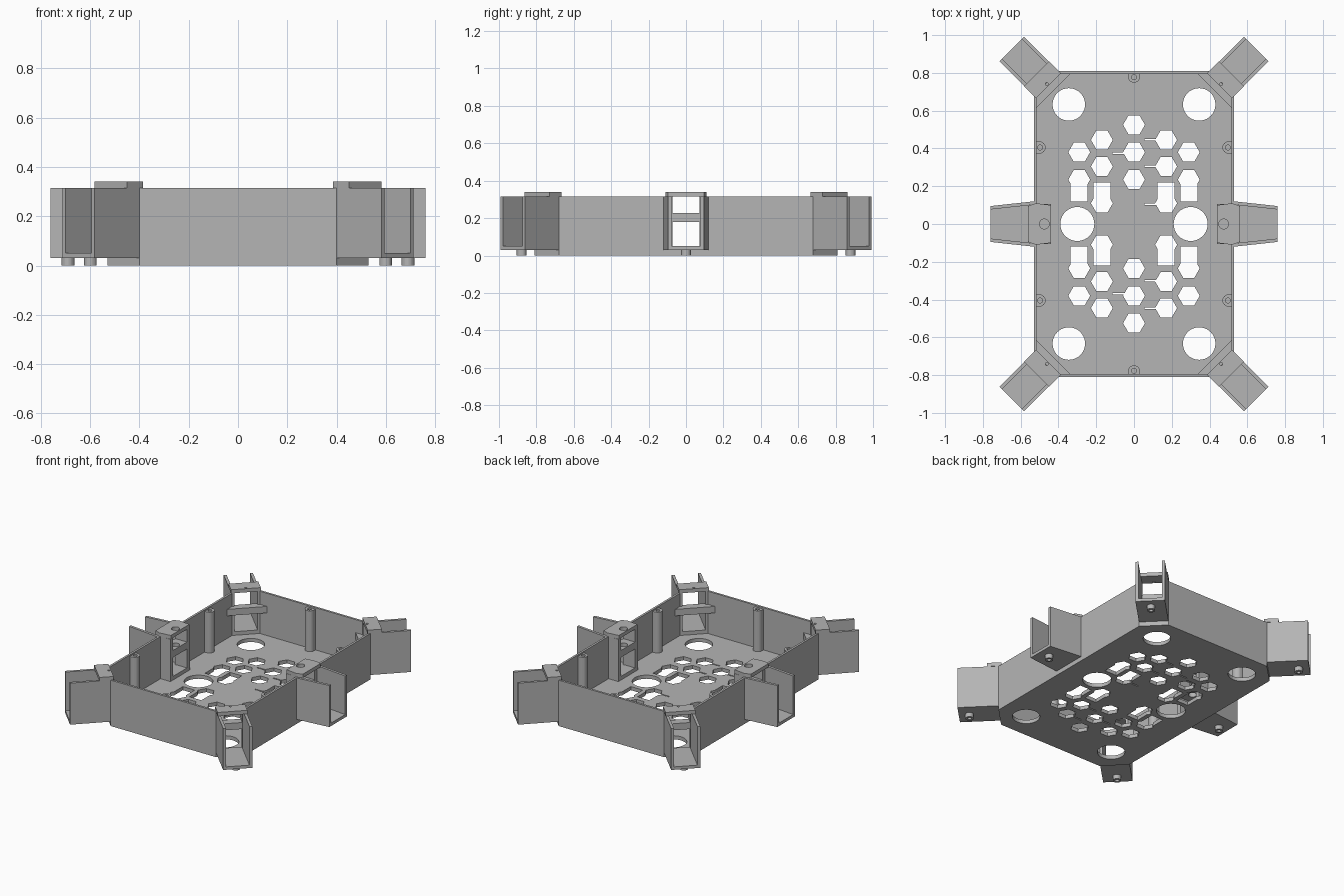
import bpy, bmesh
from math import pi, cos, sin, atan2
from mathutils import Matrix, Vector

cube = bpy.data.objects.get("Cube")
if cube:
    bpy.data.objects.remove(cube)

grey = bpy.data.materials.new("plain grey")
grey.use_nodes = True
grey.diffuse_color = (0.46, 0.46, 0.46, 1)
grey.node_tree.nodes["Principled BSDF"].inputs["Base Color"].default_value = grey.diffuse_color

TOP, CAP, SILL, FLOOR = 0.315, 0.34, 0.05, 0.025


def prism(bm, pts, z0, z1, mat=Matrix()):
    """Extrude a counter-clockwise outline from z0 to z1."""
    low = [bm.verts.new(mat @ Vector((x, y, z0))) for x, y in pts]
    high = [bm.verts.new(mat @ Vector((x, y, z1))) for x, y in pts]
    bm.faces.new(low[::-1])
    bm.faces.new(high)
    n = len(pts)
    for i in range(n):
        j = (i + 1) % n
        bm.faces.new((low[i], low[j], high[j], high[i]))


def rect(x0, x1, y0, y1):
    return [(x0, y0), (x1, y0), (x1, y1), (x0, y1)]


def ngon(x, y, r, n):
    return [(x + r * cos(2 * pi * i / n), y + r * sin(2 * pi * i / n)) for i in range(n)]


def octagon(x, y, c):
    half = [(x, -y + c), (x, y - c), (x - c, y), (-x + c, y)]
    return half + [(-a, -b) for a, b in half]


def make(name, bm, smooth=False):
    mesh = bpy.data.meshes.new(name)
    bm.to_mesh(mesh)
    bm.free()
    mesh.materials.append(grey)
    ob = bpy.data.objects.new(name, mesh)
    bpy.context.collection.objects.link(ob)
    return ob


def cut(ob, fill):
    """Subtract the solids drawn by fill, then discard the cutter."""
    bm = bmesh.new()
    fill(bm)
    cutter = make("cutter", bm)
    cutter.hide_render = True
    mod = ob.modifiers.new("cut", 'BOOLEAN')
    mod.operation, mod.object, mod.solver = 'DIFFERENCE', cutter, 'EXACT'
    mod.use_self = True
    bpy.context.view_layer.update()
    result = ob.evaluated_get(bpy.context.evaluated_depsgraph_get())
    mesh = bpy.data.meshes.new_from_object(result)
    ob.modifiers.clear()
    ob.data = mesh
    bpy.data.objects.remove(cutter)


# Local frames of the mounts: +x points outward from the wall
sides = {"left": 1, "right": -1}
ends = {"back": 1, "front": -1}
corners = {e + "_" + s: Matrix.Translation((0.465 * a, 0.745 * b, 0)) @ Matrix.Rotation(atan2(b, a), 4, 'Z')
           for s, a in sides.items() for e, b in ends.items()}
middles = {"middle_" + s: Matrix.Rotation(0 if a > 0 else pi, 4, 'Z') @ Matrix.Translation((0.53, 0, 0))
           for s, a in sides.items()}


# Tray: octagonal shell with openings towards every mount
def tray_space(bm):
    prism(bm, octagon(0.515, 0.795, 0.124), FLOOR, 0.5)


def wall_windows(bm):
    for m in list(corners.values()) + list(middles.values()):
        prism(bm, rect(-0.03, 0.03, -0.073, 0.073), SILL, 0.5, m)


# Floor pattern: round holes, hexagons, necks and thin slits
def round_holes(bm):
    for a in (1, -1):
        prism(bm, ngon(0.3 * a, 0, 0.09, 40), -0.1, 0.1)
        for b in (1, -1):
            prism(bm, ngon(0.345 * a, 0.633 * b, 0.086, 40), -0.1, 0.1)


def hexagons(bm):
    for b in (1, -1):
        for x, ys in ((0, (0.235, 0.38, 0.525)), (0.17, (0.11, 0.305, 0.445)),
                      (-0.17, (0.11, 0.305, 0.445)), (0.29, (0.235, 0.38)), (-0.29, (0.235, 0.38))):
            for y in ys:
                prism(bm, ngon(x, y * b, 0.058, 6), -0.1, 0.1)


def necks(bm):
    for a in (1, -1):
        for b in (1, -1):
            for x, lo, hi in ((0.17, 0.12, 0.22), (0.29, 0.12, 0.22)):
                y0, y1 = sorted((lo * b, hi * b))
                prism(bm, rect(x * a - 0.045, x * a + 0.045, y0, y1), -0.1, 0.1)


def slits(bm):
    for x, y in ((-0.08, 0.375), (-0.08, -0.37), (0.09, 0.445), (0.09, 0.305),
                 (0.09, 0.105), (0.09, -0.3), (0.09, -0.445)):
        prism(bm, rect(x - 0.035, x + 0.035, y - 0.004, y + 0.004), -0.1, 0.1)


bm = bmesh.new()
prism(bm, octagon(0.53, 0.81, 0.13), 0, TOP)
tray = make("tray", bm)
for fill in (tray_space, wall_windows, round_holes, hexagons, necks, slits):
    cut(tray, fill)


def channel(name, m, length, root, tip, foot_x):
    """Open-topped arm: floor, two side walls and a foot tube."""
    t = 0.018
    bm = bmesh.new()
    prism(bm, [(0, -root), (length, -tip), (length, tip), (0, root)], 0.03, SILL, m)
    prism(bm, [(0, -root), (length, -tip), (length, t - tip), (0, t - root)], SILL, TOP, m)
    prism(bm, [(0, root - t), (length, tip - t), (length, tip), (0, root)], SILL, TOP, m)
    make(name + "_arm", bm)
    bm = bmesh.new()
    prism(bm, ngon(foot_x, 0, 0.026, 24), 0, 0.032, m)
    foot = make(name + "_foot", bm)
    cut(foot, lambda b: prism(b, ngon(foot_x, 0, 0.013, 16), -0.1, 0.028, m))


# Corner mounts: arm, cap bar and inner crossbar
for name, m in corners.items():
    channel(name, m, 0.257, 0.092, 0.092, 0.19)
    bm = bmesh.new()
    prism(bm, rect(-0.018, 0.072, -0.094, 0.094), TOP, CAP, m)
    cap = make(name + "_cap", bm)
    cut(cap, lambda b: prism(b, ngon(-0.005, 0, 0.008, 12), 0.2, 0.5, m))
    bm = bmesh.new()
    prism(bm, [(-0.055, -0.145), (0, -0.092), (0, 0.092), (-0.055, 0.145)], 0.18, 0.225, m)
    make(name + "_crossbar", bm)

# Side mounts: tapered arm with an inner tower and two drilled shelves
for name, m in middles.items():
    channel(name, m, 0.23, 0.12, 0.095, 0.16)
    bm = bmesh.new()
    for b in (1, -1):
        y0, y1 = sorted((0.075 * b, 0.105 * b))
        prism(bm, rect(-0.09, -0.005, y0, y1), FLOOR - 0.005, TOP, m)
    prism(bm, rect(-0.09, -0.005, -0.075, 0.075), FLOOR - 0.005, SILL, m)
    make(name + "_tower", bm)
    bm = bmesh.new()
    prism(bm, [(-0.09, -0.1), (-0.01, -0.11), (0.03, -0.095), (0.03, 0.095), (-0.01, 0.11), (-0.09, 0.1)],
          TOP, CAP, m)
    prism(bm, rect(-0.09, 0, -0.075, 0.075), 0.18, 0.228, m)
    shelves = make(name + "_shelves", bm)
    cut(shelves, lambda b: prism(b, ngon(-0.055, 0, 0.026, 24), 0.1, 0.5, m))

# Screw posts along the inner walls
posts = [(0.515 * a, 0.405 * b, pi if a > 0 else 0) for a in (1, -1) for b in (1, -1)]
posts += [(0, 0.795 * b, -b * pi / 2) for b in (1, -1)]
for i, (x, y, turn) in enumerate(posts):
    m = Matrix.Translation((x, y, 0)) @ Matrix.Rotation(turn, 4, 'Z')
    arc = [(0.015 + 0.032 * cos(k * pi / 12), 0.032 * sin(k * pi / 12)) for k in range(-6, 7)]
    bm = bmesh.new()
    prism(bm, [(-0.005, -0.032)] + arc + [(-0.005, 0.032)], FLOOR - 0.005, 0.305, m)
    post = make("screw_post_%d" % (i + 1), bm)
    cut(post, lambda b: prism(b, ngon(0.018, 0, 0.013, 16), 0.2, 0.5, m))
